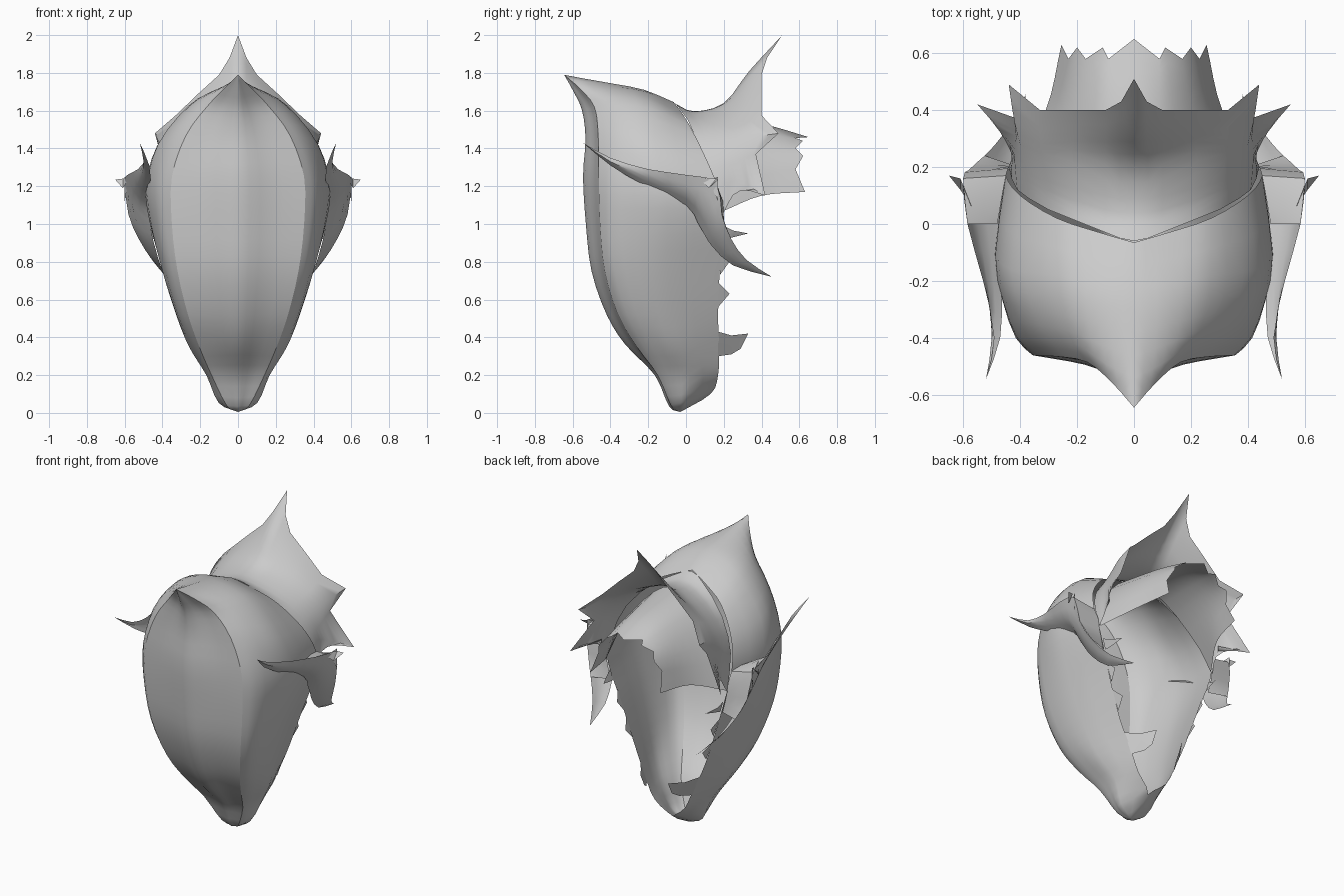
import bpy, bmesh, math
from mathutils import Vector

grey = bpy.data.materials.new("grey")
grey.diffuse_color = (0.6, 0.6, 0.6, 1)


def smooth_path(pts, n):
    """Catmull-Rom curve through the points, n steps per span."""
    p = [Vector(q) for q in pts]
    p = [2 * p[0] - p[1]] + p + [2 * p[-1] - p[-2]]
    out = []
    for i in range(1, len(p) - 2):
        a, b, c, d = p[i - 1:i + 3]
        for k in range(n):
            t = k / n
            out.append(0.5 * (2 * b + (c - a) * t + (2 * a - 5 * b + 4 * c - d) * t * t
                              + (3 * b - a - 3 * c + d) * t ** 3))
    return out + [p[-2]]


def loft(name, curves, along=3, across=4, mirror=True, angle=40):
    """Sheet through several curves, optionally mirrored in x."""
    rows = [smooth_path(c, along) for c in curves]
    cols = [smooth_path(col, across) for col in zip(*rows)]
    bm = bmesh.new()
    grid = [[bm.verts.new(v) for v in col] for col in cols]
    for a, b in zip(grid, grid[1:]):
        for i in range(len(a) - 1):
            bm.faces.new((a[i], a[i + 1], b[i + 1], b[i]))
    if mirror:
        for v in bm.verts:
            v.co.x = max(v.co.x, 0)
    bmesh.ops.remove_doubles(bm, verts=bm.verts, dist=0.002)
    bmesh.ops.dissolve_degenerate(bm, edges=bm.edges, dist=0.001)
    return finish(name, bm, mirror, angle)


def finish(name, bm, mirror, angle=40):
    bmesh.ops.recalc_face_normals(bm, faces=bm.faces)
    me = bpy.data.meshes.new(name)
    bm.to_mesh(me)
    bm.free()
    me.materials.append(grey)
    ob = bpy.data.objects.new(name, me)
    bpy.context.collection.objects.link(ob)
    if mirror:
        m = ob.modifiers.new("mirror", 'MIRROR')
        m.merge_threshold = 0.003
    bpy.ops.object.select_all(action='DESELECT')
    ob.select_set(True)
    bpy.context.view_layer.objects.active = ob
    bpy.ops.object.shade_smooth_by_angle(angle=math.radians(angle))
    return ob


# Guide curves of the shell, from the bottom point up to the crest
bottom = (0, -0.03, 0.005)
front = [bottom, (0, -.09, .035), (0, -.165, .2), (0, -.32, .36), (0, -.42, .52), (0, -.5, .75),
         (0, -.53, 1.0), (0, -.545, 1.25), (0, -.532, 1.45), (0, -.55, 1.6), (0, -.595, 1.7),
         (0, -.645, 1.79)]
ridge = [bottom, (.06, -.08, .04), (.14, -.15, .2), (.205, -.26, .35), (.265, -.36, .52),
         (.32, -.43, .75), (.35, -.455, 1.0), (.35, -.462, 1.25), (.275, -.465, 1.47),
         (.165, -.485, 1.62), (.075, -.56, 1.715), (0, -.645, 1.79)]
# Hollow between the front keel and the side ridge
hollow = [((a[0] + b[0]) / 2, (a[1] + b[1]) / 2 + .01 * min(1, b[0] / .2), (a[2] + b[2]) / 2)
          for a, b in zip(front, ridge)]
# Rounded corner and shoulder behind the ridge
corner = [bottom, (.075, -.07, .045), (.152, -.12, .2), (.232, -.22, .35), (.305, -.31, .52),
          (.37, -.38, .76), (.405, -.4, 1.0), (.41, -.40, 1.23), (.34, -.4, 1.46),
          (.21, -.42, 1.63), (.1, -.49, 1.715), (0, -.54, 1.77)]
shoulder = [bottom, (.09, -.04, .05), (.162, -.06, .2), (.252, -.13, .35), (.325, -.2, .52),
            (.397, -.25, .765), (.445, -.27, 1.01), (.46, -.27, 1.22), (.40, -.29, 1.44),
            (.25, -.32, 1.63), (.12, -.35, 1.71), (0, -.38, 1.742)]
flank = [bottom, (.10, 0, .06), (.165, .02, .2), (.255, -.03, .35), (.32, -.07, .52),
         (.405, -.1, .78), (.47, -.1, 1.02), (.487, -.11, 1.2), (.43, -.16, 1.41),
         (.27, -.18, 1.61), (.12, -.21, 1.69), (0, -.22, 1.71)]
back = [bottom, (0, .13, .1), (.11, .17, .2), (.18, .175, .35), (.255, .17, .52), (.345, .18, .78),
        (.425, .2, 1.02), (.45, .17, 1.19), (.40, .10, 1.36), (.27, .02, 1.52), (.12, -.03, 1.6),
        (0, -.065, 1.645)]


def flip(curve):
    return [(-x, y, z) for x, y, z in curve]


loft("front_plate", [flip(ridge), flip(hollow), front, hollow, ridge], mirror=False, across=3)
loft("hooded_shell", [ridge, corner, shoulder, flank, back], across=2)

# Flared collar behind the hood, with pointed outer edge
collar = [
    [(0, -.06, 1.64), (.05, -.05, 1.63), (.1, -.03, 1.605), (.2, .01, 1.55), (.3, .05, 1.46),
     (.37, .09, 1.37), (.41, .12, 1.28), (.43, .16, 1.18), (.44, .2, 1.06)],
    [(0, .04, 1.597), (.05, .04, 1.594), (.1, .05, 1.58), (.2, .08, 1.54), (.31, .12, 1.47),
     (.375, .15, 1.39), (.415, .17, 1.3), (.43, .2, 1.2), (.435, .215, 1.09)],
    [(0, .2, 1.64), (.05, .2, 1.635), (.1, .21, 1.62), (.22, .22, 1.57), (.32, .22, 1.5),
     (.39, .24, 1.42), (.42, .24, 1.32), (.43, .26, 1.23), (.43, .23, 1.12)],
    [(0, .335, 1.81), (.045, .33, 1.77), (.1, .32, 1.72), (.21, .32, 1.635), (.33, .31, 1.53),
     (.42, .36, 1.46), (.415, .31, 1.35), (.47, .33, 1.2), (.43, .26, 1.17)],
    [(0, .51, 2.0), (.045, .43, 1.88), (.1, .4, 1.79), (.21, .4, 1.69), (.33, .4, 1.575),
     (.44, .49, 1.48), (.41, .37, 1.37), (.55, .42, 1.15), (.42, .28, 1.21)]]
loft("collar", collar, along=1, across=3, angle=50)

# Arched tail sheet under the collar, with a zigzag end
arch = [
    [(0, .06, 1.575), (.12, .06, 1.55), (.18, .07, 1.51), (.25, .09, 1.44), (.32, .12, 1.34),
     (.38, .16, 1.22), (.43, .2, 1.07)],
    [(0, .4, 1.53), (.09, .4, 1.51), (.14, .4, 1.48), (.2, .4, 1.42), (.25, .4, 1.34),
     (.28, .4, 1.26), (.31, .4, 1.15)],
    [(0, .65, 1.46), (.09, .58, 1.455), (.11, .62, 1.44), (.17, .58, 1.4), (.2, .62, 1.36),
     (.23, .58, 1.29), (.255, .63, 1.17)]]
loft("arched_tail", arch, along=1, across=4, angle=50)

# Crescent horns on both sides, lower edge resting against the shell
tip_a, tip_b = (.52, -.545, 1.43), (.38, .455, .72)
horn_upper = [tip_a, (.49, -.4, 1.35), (.53, -.2, 1.29), (.585, 0, 1.26), (.6, .16, 1.22),
              (.58, .19, 1.05), (.525, .24, .92), (.455, .32, .81), tip_b]
horn_middle = [tip_a, (.5, -.4, 1.33), (.515, -.2, 1.245), (.55, 0, 1.17), (.56, .09, 1.1),
               (.53, .14, .99), (.49, .18, .9), (.44, .28, .795), tip_b]
horn_lower = [tip_a, (.47, -.4, 1.31), (.465, -.23, 1.21), (.475, 0, 1.1), (.465, .06, 1.01),
              (.455, .1, .94), (.44, .14, .88), (.41, .25, .78), tip_b]
loft("side_horn", [horn_upper, horn_middle, horn_lower], along=2, across=2)
# Web closing the rear of the horn against the shell
loft("horn_web", [[(.585, 0, 1.26), (.6, .16, 1.22), (.58, .19, 1.05), (.525, .24, .92)],
                  [(.48, 0, 1.2), (.45, .17, 1.19), (.435, .2, 1.04), (.405, .2, .92)]],
     along=2, across=2)

# Small thorns and leaves along the horns and the rear rim
small = {
    "horn_thorn": [(.57, .06, 1.25), (.61, .12, 1.19), (.65, .17, 1.235), (.61, .16, 1.24)],
    "horn_barb": [(.58, .12, 1.23), (.6, .17, 1.25), (.6, .17, 1.12)],
    "upper_rim_thorn": [(.41, .2, .99), (.4, .25, .965), (.37, .33, .95), (.38, .25, .93),
                        (.39, .2, .92)],
    "middle_rim_thorn": [(.37, .18, .86), (.34, .23, .8), (.325, .18, .73)],
    "lower_rim_thorn": [(.315, .17, .69), (.28, .23, .63), (.265, .17, .56)],
    "rim_leaf": [(.215, .17, .43), (.16, .24, .41), (.1, .33, .42), (.1, .29, .34),
                 (.12, .24, .31), (.165, .17, .3)]}
for name, pts in small.items():
    bm = bmesh.new()
    bm.faces.new([bm.verts.new(p) for p in pts])
    bmesh.ops.triangulate(bm, faces=bm.faces)
    finish(name, bm, True)
